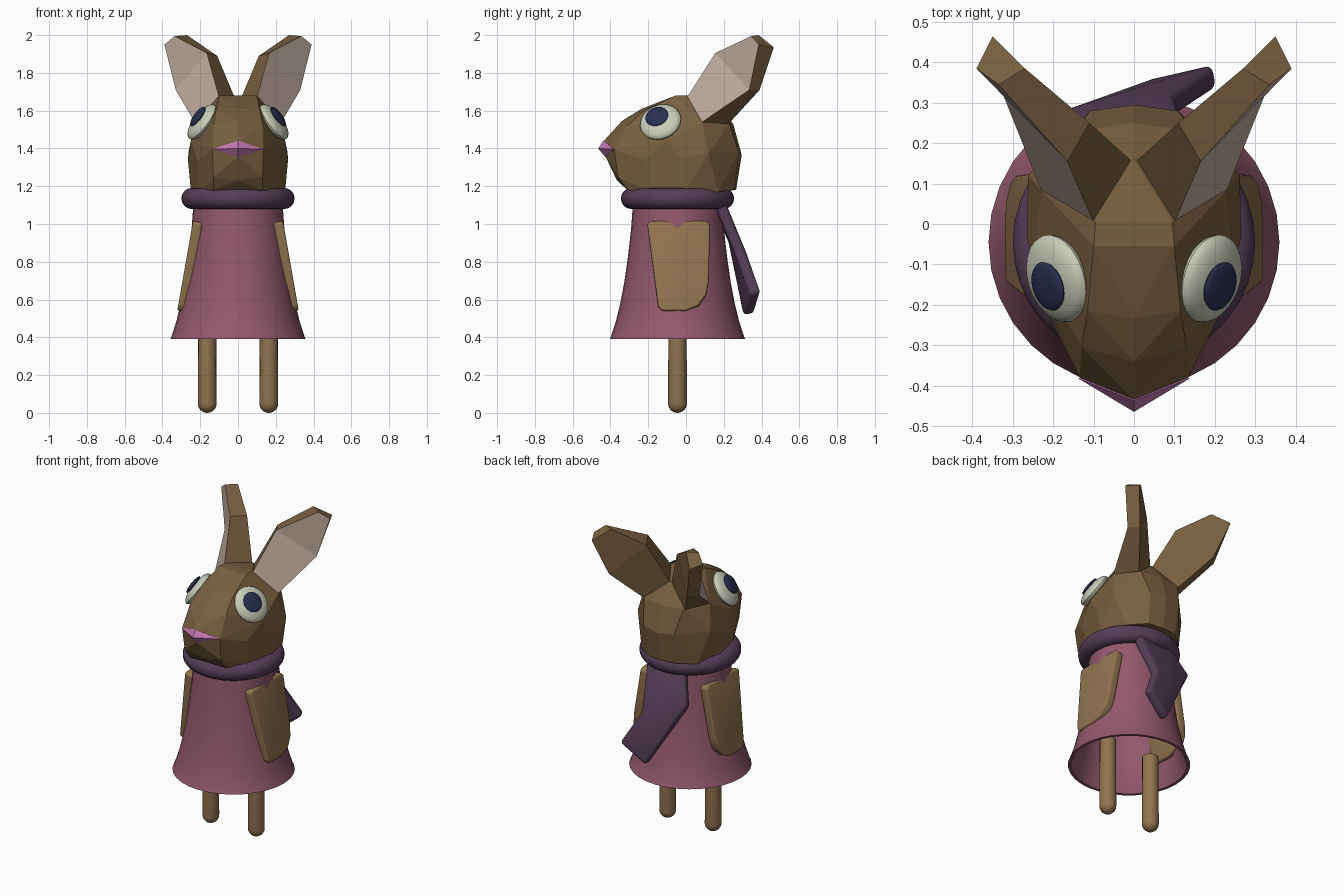
import bpy, bmesh
from math import pi, sin, cos, radians
from mathutils import Vector, Matrix

if "Cube" in bpy.data.objects:
    bpy.data.objects.remove(bpy.data.objects["Cube"])

CY = -0.045  # axis of the body


def material(name, rgb):
    m = bpy.data.materials.new(name)
    m.diffuse_color = (*rgb, 1)
    m.use_nodes = True
    m.node_tree.nodes["Principled BSDF"].inputs["Base Color"].default_value = m.diffuse_color
    return m


BROWN = material("brown fur", (.19, .115, .05))
TAN = material("tan", (.29, .175, .08))
PALE = material("inner ear", (.56, .44, .37))
PINK = material("nose pink", (.56, .19, .44))
ROSE = material("rose cloth", (.29, .10, .15))
PLUM = material("plum cloth", (.09, .048, .095))
CREAM = material("eye cream", (.58, .61, .48))
NAVY = material("pupil navy", (.022, .028, .08))


def finish(name, bm, *mats, smooth=False):
    bmesh.ops.recalc_face_normals(bm, faces=bm.faces)
    me = bpy.data.meshes.new(name)
    bm.to_mesh(me)
    bm.free()
    ob = bpy.data.objects.new(name, me)
    bpy.context.collection.objects.link(ob)
    for m in mats:
        me.materials.append(m)
    if smooth:
        bpy.ops.object.select_all(action='DESELECT')
        ob.select_set(True)
        bpy.context.view_layer.objects.active = ob
        bpy.ops.object.shade_smooth_by_angle(angle=radians(40))
    return ob


def lathe(name, profile, center, mat, steps=32):
    bm = bmesh.new()
    vs = [bm.verts.new((r, 0, z)) for r, z in profile]
    es = [bm.edges.new(p) for p in zip(vs, vs[1:])]
    bmesh.ops.spin(bm, geom=vs + es, cent=(0, 0, 0), axis=(0, 0, 1),
                   angle=2 * pi, steps=steps, use_duplicate=False)
    bmesh.ops.remove_doubles(bm, verts=bm.verts, dist=1e-4)
    bmesh.ops.translate(bm, verts=bm.verts, vec=center)
    return finish(name, bm, mat, smooth=True)


def hull(name, half, mat):
    """Faceted convex shape from points mirrored across x = 0."""
    bm = bmesh.new()
    pts = set(half) | {(-x, y, z) for x, y, z in half if x}
    for p in sorted(pts):
        bm.verts.new(p)
    res = bmesh.ops.convex_hull(bm, input=bm.verts)
    loose = [g for g in res["geom_interior"] if isinstance(g, bmesh.types.BMVert)]
    bmesh.ops.delete(bm, geom=loose, context='VERTS')
    bmesh.ops.dissolve_limit(bm, angle_limit=radians(6), verts=bm.verts, edges=bm.edges)
    return finish(name, bm, mat)


def slab(name, pts, faces, thick, bevel, mat):
    """Soft-edged cloth or limb panel."""
    bm = bmesh.new()
    vs = [bm.verts.new(p) for p in pts]
    for f in faces:
        bm.faces.new([vs[i] for i in f])
    ob = finish(name, bm, mat, smooth=True)
    so = ob.modifiers.new("thickness", 'SOLIDIFY')
    so.thickness, so.offset = thick, 0
    be = ob.modifiers.new("soft edge", 'BEVEL')
    be.width, be.segments, be.limit_method = bevel, 4, 'ANGLE'
    be.angle_limit = radians(35)
    # keep the soft-edge bevel before the smoothing modifier
    for i, m in enumerate([so, be]):
        ob.modifiers.move(ob.modifiers.find(m.name), i)
    return ob


# Dress: hollow flared bell
outer = [(.36, .39), (.352, .405), (.325, .49), (.303, .58), (.282, .69),
         (.262, .83), (.246, .97), (.235, 1.12)]
inner = [(r - .018, z) for r, z in outer]
lathe("dress", inner[::-1] + outer + [(0, 1.13)], (0, CY, 0), ROSE)

# Scarf ring
ring = [(.243 + .057 * cos(a), 1.135 + .056 * sin(a))
        for a in [i * pi / 8 for i in range(17)]]
lathe("scarf_ring", ring, (0, CY, 0), PLUM, 36)

# Scarf tail hanging at the back, swept to one side
slab("scarf_tail",
     [(-.12, .17, 1.11), (-.19, .25, .92), (.05, .33, .515),
      (.14, .18, 1.11), (.10, .295, .83), (.205, .37, .635)],
     [(0, 1, 4, 3), (1, 2, 5, 4)], .06, .022, PLUM)

# Legs with rounded feet
foot = [(.05 * sin(a), .05 - .05 * cos(a)) for a in [i * pi / 12 for i in range(7)]]
for s, side in ((-1, "left"), (1, "right")):
    lathe(f"{side}_leg", foot + [(.048, .5), (0, .5)], (s * .163, CY, 0), TAN, 16)

# Arms lying flat against the dress
arm = [(-.205, 1.0), (-.19, 1.012), (.11, 1.012), (.127, .995), (.12, .69), (.105, .62),
       (.065, .565), (0, .538), (-.125, .538), (-.147, .56)]
for s, side in ((-1, "left"), (1, "right")):
    pts = [(s * (.213 + (1.01 - z) * .175), y, z) for y, z in arm]
    slab(f"{side}_arm", pts, [range(len(arm))], .052, .02, TAN)

# Head: faceted hull
hull("head", [
    (0, -.435, 1.44), (0, -.425, 1.355), (.135, -.38, 1.395),      # muzzle
    (0, -.34, 1.545), (.13, -.305, 1.525), (0, -.235, 1.61), (.115, -.215, 1.605),
    (0, -.055, 1.68), (.10, -.055, 1.68), (.095, .005, 1.68),      # crown
    (0, .16, 1.65), (.23, .085, 1.54), (.14, .23, 1.53), (0, .25, 1.53),
    (.25, -.10, 1.44), (.265, -.03, 1.34), (.262, .12, 1.38),      # cheeks
    (.215, -.22, 1.34), (.13, -.36, 1.25), (0, -.365, 1.23),
    (.11, .28, 1.38), (0, .295, 1.365),                            # back
    (.13, -.31, 1.18), (.21, -.17, 1.16), (.25, 0, 1.18),          # neck edge
    (.2, .17, 1.17), (.1, .255, 1.18), (0, .265, 1.18)], BROWN)

# Nose
hull("nose", [(0, -.465, 1.40), (0, -.437, 1.442), (0, -.428, 1.355),
              (.138, -.382, 1.396), (0, -.33, 1.40)], PINK)

# Ears: three four-sided rings, front faces pale
rings = [[(.10, .005, 1.67), (.23, .085, 1.54), (.15, .225, 1.53), (.005, .155, 1.64)],
         [(.165, .155, 1.905), (.33, .335, 1.71), (.28, .39, 1.71), (.11, .25, 1.89)],
         [(.335, .345, 1.995), (.39, .385, 1.95), (.35, .465, 1.935), (.27, .385, 2.0)]]
for s, side in ((-1, "left"), (1, "right")):
    bm = bmesh.new()
    rv = [[bm.verts.new((s * x, y, z)) for x, y, z in r] for r in rings]
    for a, b in zip(rv, rv[1:]):
        for i in range(4):
            j = (i + 1) % 4
            f = bm.faces.new((a[i], a[j], b[j], b[i]))
            f.material_index = int(i == 0)
    bm.faces.new(rv[0])
    bm.faces.new(rv[-1])
    finish(f"{side}_ear", bm, BROWN, PALE)

# Eyes: flattened balls with a flat pupil on top
for s, side in ((-1, "left"), (1, "right")):
    n = Vector((s * .77, -.25, .58)).normalized()
    rot = n.to_track_quat('Z', 'Y').to_matrix().to_4x4()
    c = Vector((s * .19, -.135, 1.54))
    up = Vector((0, -.012, .012))
    for part, mat, pos, r, t in (("eye", CREAM, c, .112, .04),
                                 ("pupil", NAVY, c + n * .03 + up, .062, .014)):
        bm = bmesh.new()
        bmesh.ops.create_uvsphere(
            bm, u_segments=24, v_segments=12, radius=1,
            matrix=Matrix.Translation(pos) @ rot @ Matrix.Diagonal((r, r, t, 1)))
        finish(f"{side}_{part}", bm, mat, smooth=True)
